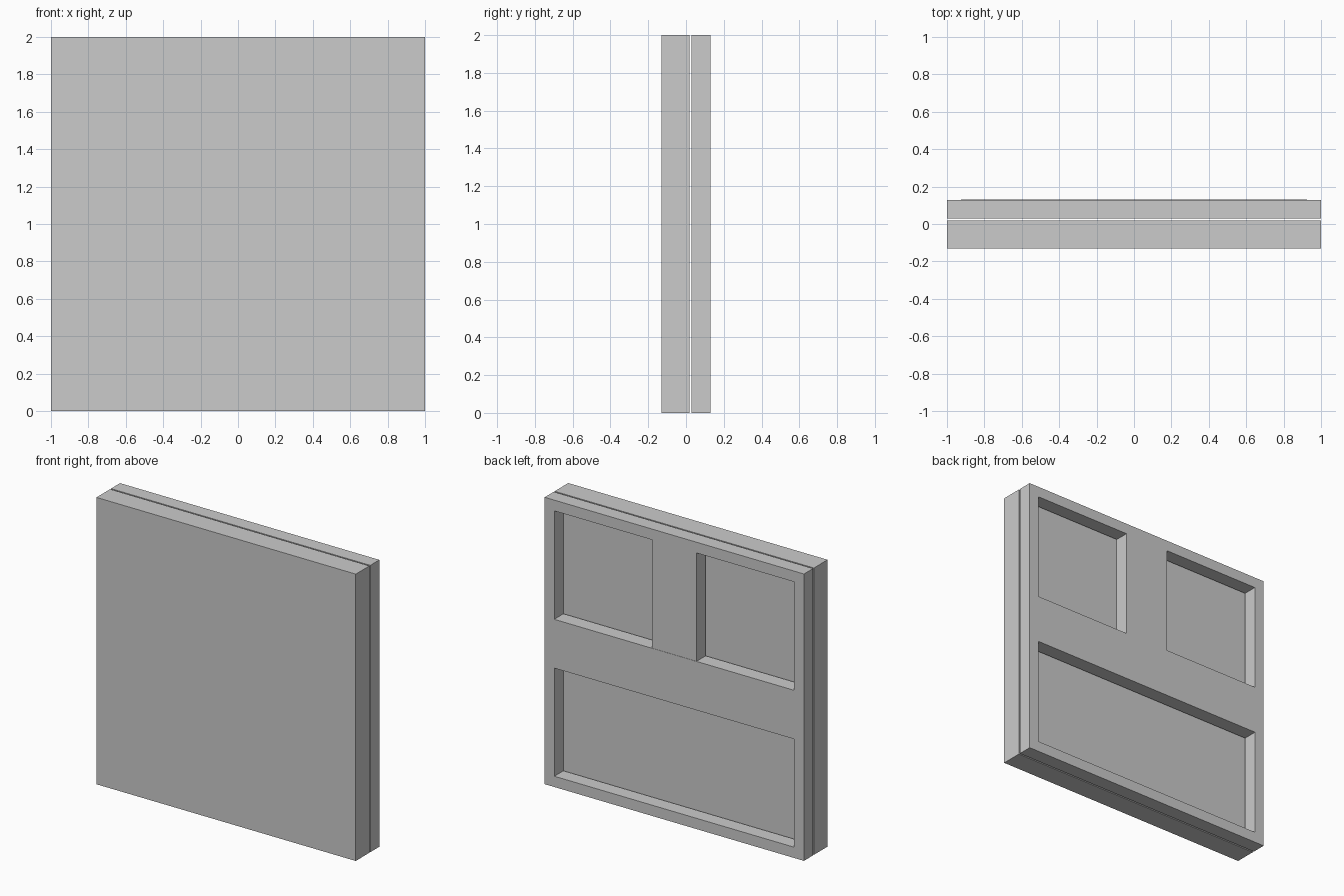
import bpy, bmesh

if "Cube" in bpy.data.objects:
    bpy.data.objects.remove(bpy.data.objects["Cube"])

BACK0, BACK1 = 0.029, 0.129   # depth range of the rear framing
RIM = 0.075                   # width of the rim boards


def finish(name, bm):
    bmesh.ops.recalc_face_normals(bm, faces=bm.faces)
    mesh = bpy.data.meshes.new(name)
    bm.to_mesh(mesh)
    bm.free()
    obj = bpy.data.objects.new(name, mesh)
    bpy.context.collection.objects.link(obj)
    return obj


def box(name, x, y, z):
    bm = bmesh.new()
    bmesh.ops.create_cube(bm, size=1)
    for v in bm.verts:
        v.co = [r[0] if c < 0 else r[1] for c, r in zip(v.co, (x, y, z))]
    return finish(name, bm)


def rect_ring(name, inset, y0, y1):
    bm = bmesh.new()

    def loop(d, y):
        a, lo, hi = 1 - d, d, 2 - d
        return [bm.verts.new((x, y, z)) for x, z in
                ((-a, lo), (a, lo), (a, hi), (-a, hi))]

    loops = [loop(0, y0), loop(0, y1), loop(inset, y1), loop(inset, y0)]
    for k in range(4):
        a, b = loops[k], loops[(k + 1) % 4]
        for i in range(4):
            j = (i + 1) % 4
            bm.faces.new((a[i], a[j], b[j], b[i]))
    return finish(name, bm)


# Solid front slab
box("front_panel", (-1, 1), (-0.131, 0.019), (0, 2))

# Open rim behind a narrow gap
rect_ring("rear_frame", RIM, BACK0, BACK1)

# Crossbar stands slightly proud of the rim
box("crossbar", (RIM - 1, 1 - RIM), (BACK0, 0.131), (0.83, 1.17))

# Upright from the crossbar to the top rim
box("upper_post", (-0.172, 0.172), (BACK0, BACK1), (1.17, 2 - RIM))
